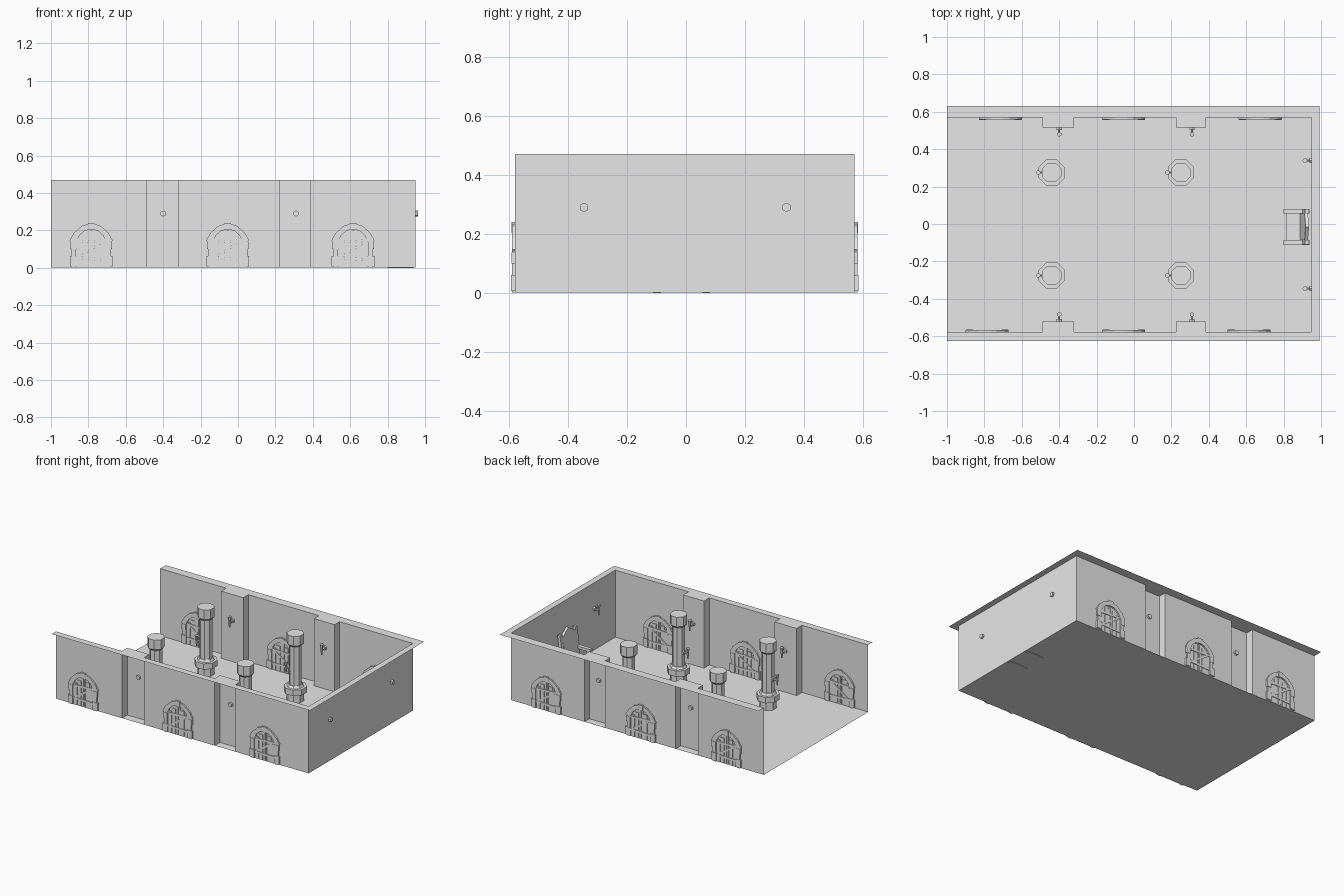
import bpy, math
from mathutils import Vector

cube = bpy.data.objects.get("Cube")
if cube:
    bpy.data.objects.remove(cube, do_unlink=True)

stone = bpy.data.materials.new("plain_grey")
stone.use_nodes = True
stone.diffuse_color = (0.8, 0.8, 0.8, 1)
stone.node_tree.nodes["Principled BSDF"].inputs["Base Color"].default_value = (0.8, 0.8, 0.8, 1)


class Part:
    """Collects simple shapes into one named mesh."""

    def __init__(self, name):
        self.name, self.verts, self.faces = name, [], []

    def add(self, verts, faces):
        start = len(self.verts)
        self.verts += [tuple(v) for v in verts]
        self.faces += [[start + i for i in f] for f in faces]

    def prism(self, bottom, top):
        """Close two matching outlines into a solid."""
        n = len(bottom)
        sides = [(i, (i + 1) % n, n + (i + 1) % n, n + i) for i in range(n)]
        self.add(list(bottom) + list(top),
                 sides + [tuple(reversed(range(n))), tuple(range(n, 2 * n))])

    def box(self, x0, x1, y0, y1, z0, z1, lean=0):
        base = [(x0, y0), (x1, y0), (x1, y1), (x0, y1)]
        self.prism([(x, y, z0) for x, y in base], [(x + lean, y, z1) for x, y in base])

    def rod(self, a, b, r0, r1, n=6):
        """Tapered round bar from a to b."""
        a, b = Vector(a), Vector(b)
        turn = (b - a).to_track_quat('Z', 'Y')
        ring = [Vector((math.cos(t), math.sin(t), 0))
                for t in (2 * math.pi * (i + 0.5) / n for i in range(n))]
        self.prism([a + turn @ (p * r0) for p in ring], [b + turn @ (p * r1) for p in ring])

    def bar(self, p, q, width, y0, y1):
        """Flat plank between two (x, z) points, from depth y0 to y1."""
        p, q = Vector(p), Vector(q)
        d = (q - p).normalized() * width / 2
        s = Vector((-d.y, d.x))
        quad = [p - s, q - s, q + s, p + s]
        self.prism([(c.x, y0, c.y) for c in quad], [(c.x, y1, c.y) for c in quad])

    def build(self, place=(0, 0, 0), angle=0):
        mesh = bpy.data.meshes.new(self.name)
        mesh.from_pydata(self.verts, [], self.faces)
        mesh.materials.append(stone)
        obj = bpy.data.objects.new(self.name, mesh)
        obj.location = place
        obj.rotation_euler.z = angle
        bpy.context.collection.objects.link(obj)
        return obj


FRONT, BACK, END, TOP, FLOOR = -0.578, 0.57, 0.95, 0.47, 0.002
PIERS = [(-0.49, -0.32), (0.225, 0.385)]


# Floor sheet
floor = Part("floor")
floor.add([(-1, FRONT, FLOOR), (END, FRONT, FLOOR), (END, BACK, FLOOR), (-1, BACK, FLOOR)],
          [(0, 1, 2, 3)])
floor.build()


# Walls with inward piers, and the flat ledge along their top
def wall_path(y, pier_y):
    path = [(-1, y)]
    for a, b in PIERS:
        path += [(a, y), (a, pier_y), (b, pier_y), (b, y)]
    return path + [(END, y)]


path = wall_path(FRONT, -0.52) + wall_path(BACK, 0.515)[::-1]
walls, ledge = Part("walls"), Part("wall_top_ledge")


def outer(p):
    x = 0.993 if p[0] == END else p[0]
    return (x, -0.625 if p[1] < 0 else 0.632, TOP)


for p, q in zip(path, path[1:]):
    walls.add([(*p, FLOOR), (*q, FLOOR), (*q, TOP), (*p, TOP)], [(0, 3, 2, 1)])
    if p[0] != q[0] or p[0] == END:
        ledge.add([(*p, TOP), (*q, TOP), outer(q), outer(p)], [(0, 3, 2, 1)])
walls.build()
ledge.build()


# Arched doors: stone surround, planks and braces, the same on both sides
OUTER = [(0.105, 0), (0.105, 0.13), (0.115, 0.145), (0.092, 0.185), (0.05, 0.222), (0, 0.237)]
INNER = [(0.08, 0), (0.08, 0.13), (0.076, 0.145), (0.062, 0.172), (0.036, 0.195), (0, 0.205)]


def door(x, y, flip):
    frame = Part("door_surround")
    for s in (1, -1):
        for i in range(len(OUTER) - 1):
            quad = [OUTER[i], OUTER[i + 1], INNER[i + 1], INNER[i]]
            frame.prism([(s * u, -0.01, z + FLOOR) for u, z in quad],
                        [(s * u, 0.01, z + FLOOR) for u, z in quad])
        # Larger stones at the foot and shoulder
        frame.box(s * 0.095 - 0.019, s * 0.095 + 0.019, -0.013, 0.013, 0.008, 0.062)
        frame.box(s * 0.095 - 0.016, s * 0.095 + 0.016, -0.012, 0.012, 0.1, 0.138)
    frame.box(-0.018, 0.018, -0.012, 0.012, 0.203, 0.24)
    frame.build((x, y, 0), flip)

    planks = Part("door_planks")
    for i in range(5):
        c = (i - 2) * 0.032
        height = 0.2 - abs(i - 2) * 0.022
        planks.box(c - 0.0145, c + 0.0145, -0.005, 0.005, FLOOR, height)
    planks.build((x, y, 0), flip)

    braces = Part("door_braces")
    for y0, y1 in ((-0.009, -0.004), (0.004, 0.009)):
        braces.bar((-0.078, 0.05), (0.078, 0.045), 0.014, y0, y1)
        braces.bar((-0.076, 0.138), (0.076, 0.145), 0.014, y0, y1)
        braces.bar((-0.065, 0.055), (0.06, 0.138), 0.012, y0, y1)
        braces.bar((0, 0.01), (0, 0.2), 0.008, y0, y1)
    braces.build((x, y, 0), flip)


for x in (-0.785, -0.055, 0.615):
    door(x, FRONT, 0)
for x in (-0.715, -0.055, 0.675):
    door(x, BACK, math.pi)


# Torch on a bracket; local -y points away from its support
def torch(place, angle, bolt=0.013):
    t = Part("torch")
    t.rod((0, bolt, 0), (0, -0.012, 0), 0.016, 0.016)
    t.rod((0, -0.01, 0), (0, -0.036, -0.006), 0.006, 0.006)
    t.rod((0, -0.036, -0.035), (0, -0.036, 0.018), 0.005, 0.008)
    t.rod((0, -0.036, 0.018), (0, -0.036, 0.038), 0.009, 0.013)
    t.build(place, angle)


for x in (-0.4, 0.31):
    torch((x, 0.515, 0.29), 0)
    torch((x, -0.52, 0.29), math.pi)
for y in (-0.345, 0.34):
    torch((END, y, 0.29), -math.pi / 2)


# Octagonal columns: pedestal, collar, shaft and capital
STEPS = [(0, 0.06, 0.056, 0.056), (0.06, 0.1, 0.075, 0.075), (0.1, 0.115, 0.056, 0.046),
         (0.115, 0.385, 0.041, 0.041), (0.385, 0.4, 0.041, 0.056), (0.4, 0.466, 0.056, 0.056)]
for x in (-0.44, 0.25):
    for y in (-0.275, 0.275):
        column = Part("column")
        for z0, z1, r0, r1 in STEPS:
            column.rod((0, 0, z0 + FLOOR), (0, 0, z1 + FLOOR), r0, r1, 8)
        column.build((x, y, 0))
        torch((x - 0.036, y, 0.21), -math.pi / 2, 0)


# High chair facing the open end of the hall
chair = Part("high_chair")
for s in (1, -1):
    y = s * 0.083
    chair.box(0.8, 0.938, y - 0.013, y + 0.013, 0, 0.018)
    chair.box(0.8, 0.938, y - 0.013, y + 0.013, 0.125, 0.143)
    chair.box(0.808, 0.828, y - 0.01, y + 0.01, 0.018, 0.125)
    chair.box(0.885, 0.905, y - 0.012, y + 0.012, 0.018, 0.27, lean=0.03)
chair.box(0.815, 0.91, -0.07, 0.07, 0.07, 0.095)
chair.box(0.83, 0.9, -0.07, 0.07, FLOOR, 0.07)
chair.box(0.888, 0.903, -0.071, 0.071, 0.09, 0.25, lean=0.025)
chair.prism([(0.912, -0.07, 0.25), (0.912, 0.07, 0.25), (0.918, 0, 0.295)],
            [(0.93, -0.07, 0.25), (0.93, 0.07, 0.25), (0.936, 0, 0.295)])
chair.build((0, -0.015, 0))


# Consistent outward normals on the solid parts
import bmesh
for obj in bpy.context.collection.objects:
    if obj.type == 'MESH' and obj.name not in ("floor", "walls", "wall_top_ledge"):
        bm = bmesh.new()
        bm.from_mesh(obj.data)
        bmesh.ops.recalc_face_normals(bm, faces=bm.faces)
        bm.to_mesh(obj.data)
        bm.free()
